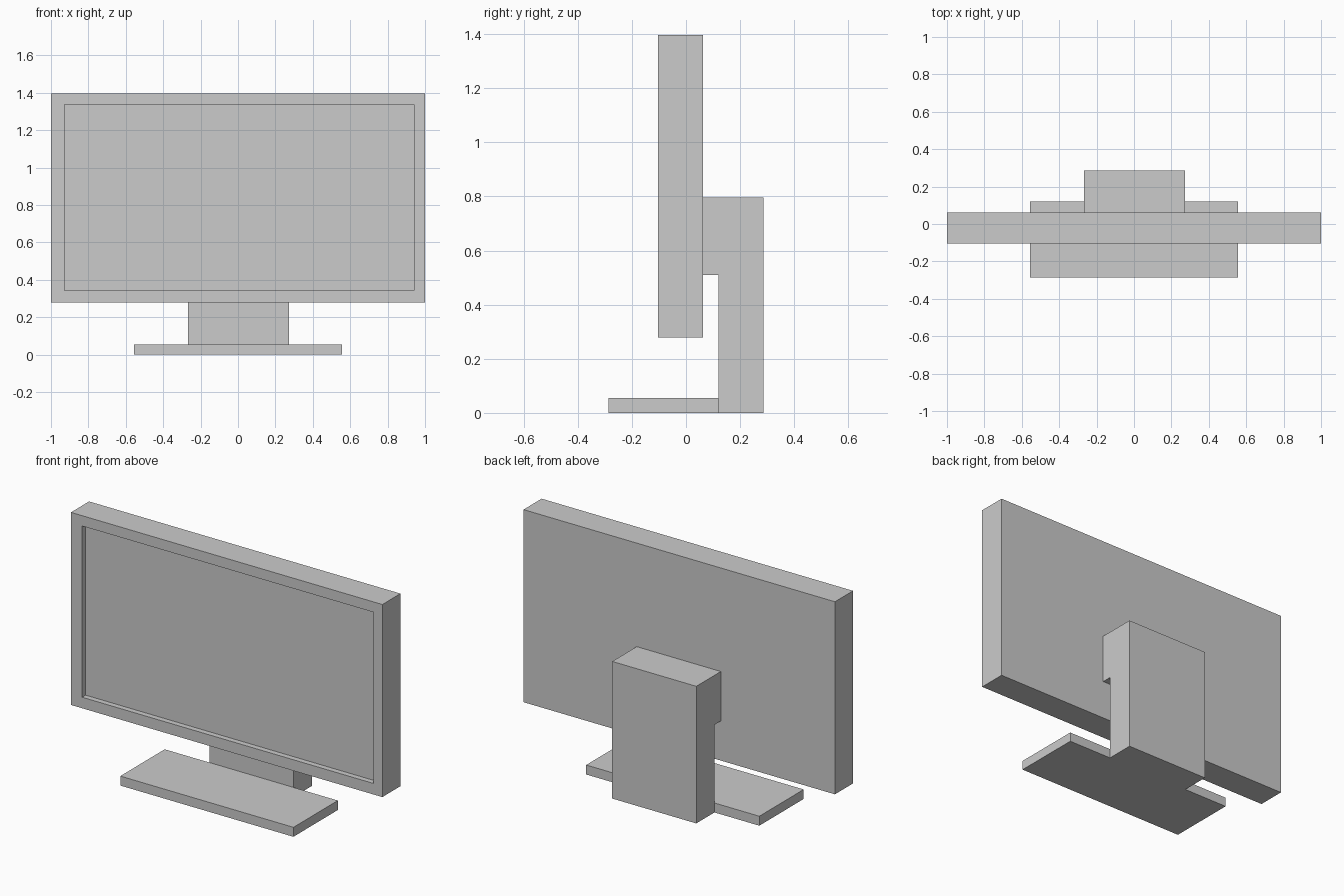
import bpy, bmesh

if "Cube" in bpy.data.objects:
    bpy.data.objects.remove(bpy.data.objects["Cube"])


def finish(name, bm):
    bmesh.ops.recalc_face_normals(bm, faces=bm.faces)
    mesh = bpy.data.meshes.new(name)
    bm.to_mesh(mesh)
    bm.free()
    obj = bpy.data.objects.new(name, mesh)
    bpy.context.collection.objects.link(obj)
    return obj


def box(x, y, z):
    """Box from (min, max) ranges."""
    bm = bmesh.new()
    bmesh.ops.create_cube(bm, size=1)
    for v in bm.verts:
        v.co = [r[0] if c < 0 else r[1] for c, r in zip(v.co, (x, y, z))]
    return bm


def extruded_profile(profile, x0, x1):
    """Extrude a (y, z) outline along x."""
    bm = bmesh.new()
    face = bm.faces.new([bm.verts.new((x0, y, z)) for y, z in profile])
    out = bmesh.ops.extrude_face_region(bm, geom=[face], use_keep_orig=True)
    moved = [g for g in out["geom"] if isinstance(g, bmesh.types.BMVert)]
    bmesh.ops.translate(bm, verts=moved, vec=(x1 - x0, 0, 0))
    return bm


# Display panel with a recessed screen
bm = box((-1, 1), (-0.104, 0.062), (0.279, 1.397))
bm.normal_update()
front = min(bm.faces, key=lambda f: f.calc_center_median().y)
bmesh.ops.inset_individual(bm, faces=[front], thickness=0.06)
for v in front.verts:
    v.co.x = -0.928 if v.co.x < 0 else 0.942
    v.co.z = 0.343 if v.co.z < 0.8 else 1.337
screen = bmesh.ops.extrude_discrete_faces(bm, faces=[front])["faces"][0]
bmesh.ops.translate(bm, verts=screen.verts, vec=(0, 0.032, 0))
finish("display_panel", bm)

# Stand column with an upper arm reaching the panel
finish("stand_column", extruded_profile(
    [(0.12, 0), (0.287, 0), (0.287, 0.796), (0.062, 0.796),
     (0.062, 0.509), (0.12, 0.509)], -0.267, 0.273))

# Flat foot
finish("stand_base", box((-0.555, 0.557), (-0.287, 0.12), (0, 0.055)))
